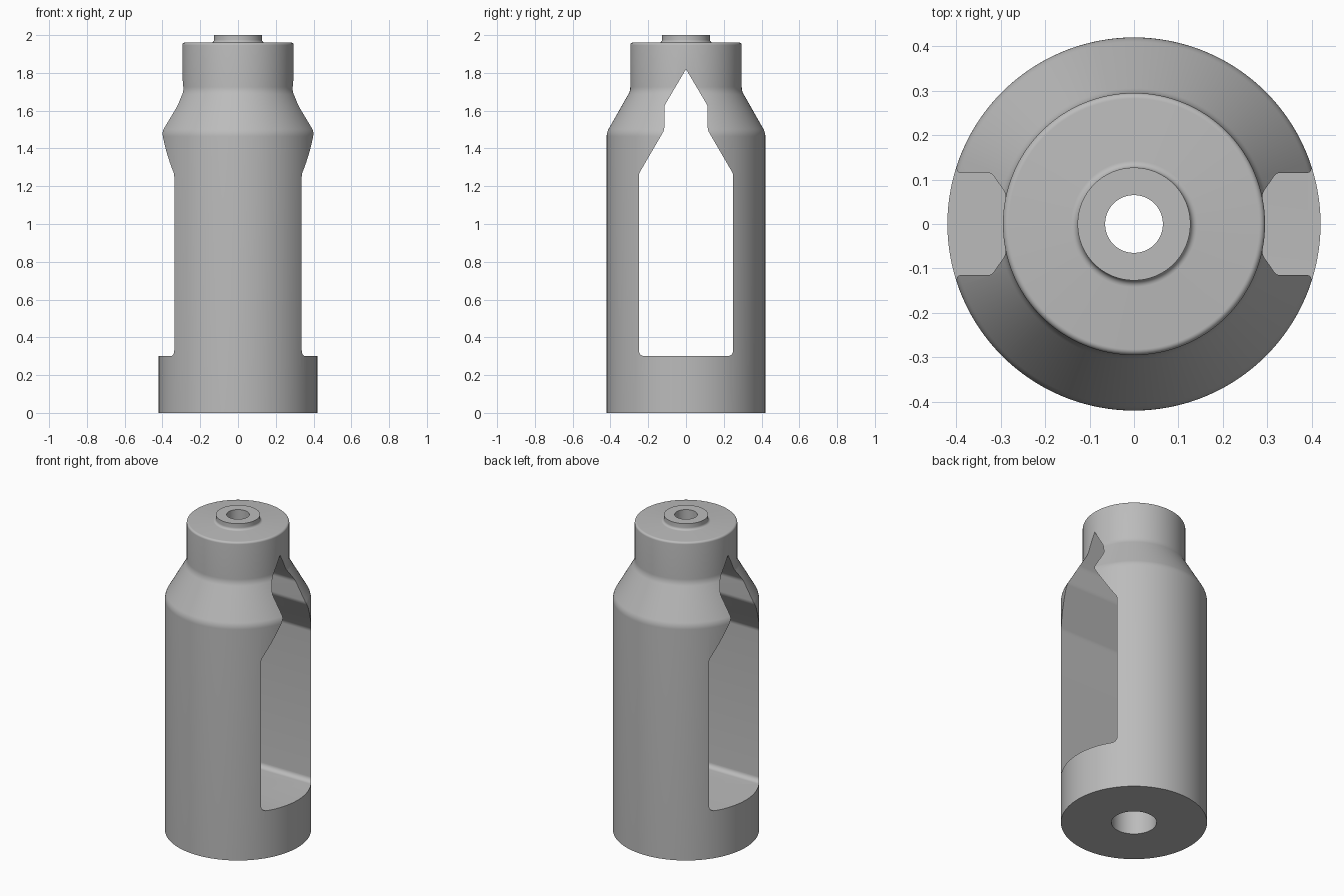
import bpy, bmesh, math
from mathutils import Vector, Matrix

if "Cube" in bpy.data.objects:
    bpy.data.objects.remove(bpy.data.objects["Cube"])

SEGMENTS = 128

grey = bpy.data.materials.new("satin grey")
grey.use_nodes = True
grey.diffuse_color = (0.5, 0.5, 0.5, 1)
grey.node_tree.nodes["Principled BSDF"].inputs["Base Color"].default_value = (0.5, 0.5, 0.5, 1)


def fillet(points, steps=6):
    """Round each (a, b, radius) corner of a closed outline."""
    out = []
    for i, (a, b, r) in enumerate(points):
        p = Vector((a, b))
        if r == 0:
            out.append(p)
            continue
        u = (Vector(points[i - 1][:2]) - p).normalized()
        v = (Vector(points[(i + 1) % len(points)][:2]) - p).normalized()
        half = u.angle(v) / 2
        centre = p + (u + v).normalized() * (r / math.sin(half))
        start = p + u * (r / math.tan(half)) - centre
        end = p + v * (r / math.tan(half)) - centre
        sweep = start.angle_signed(end)
        for k in range(steps + 1):
            out.append(centre + Matrix.Rotation(-sweep * k / steps, 2) @ start)
    return out


def make_object(name, bm):
    bmesh.ops.recalc_face_normals(bm, faces=bm.faces)
    mesh = bpy.data.meshes.new(name)
    bm.to_mesh(mesh)
    bm.free()
    mesh.materials.append(grey)
    obj = bpy.data.objects.new(name, mesh)
    bpy.context.collection.objects.link(obj)
    return obj


def lathe(name, outline):
    """Revolve a closed (radius, z) outline around the z axis."""
    bm = bmesh.new()
    verts = [bm.verts.new((r, 0, z)) for r, z in outline]
    edges = [bm.edges.new((verts[i - 1], verts[i])) for i in range(len(verts))]
    bmesh.ops.spin(bm, geom=verts + edges, cent=(0, 0, 0), axis=(0, 0, 1),
                   angle=math.tau, steps=SEGMENTS, use_merge=True)
    bmesh.ops.remove_doubles(bm, verts=bm.verts, dist=1e-5)
    return make_object(name, bm)


def prism(name, outline, half_length):
    """Extrude a closed (y, z) outline along x."""
    bm = bmesh.new()
    face = bm.faces.new([bm.verts.new((-half_length, y, z)) for y, z in outline])
    new = bmesh.ops.extrude_face_region(bm, geom=[face])["geom"]
    bmesh.ops.translate(bm, vec=(2 * half_length, 0, 0),
                        verts=[g for g in new if isinstance(g, bmesh.types.BMVert)])
    return make_object(name, bm)


# Turned body: wide barrel, sloped shoulder, neck, raised boss, stepped bore
body = lathe("housing_body", fillet([
    (0.13, 0, 0), (0.42, 0, 0), (0.42, 1.485, 0.08), (0.295, 1.705, 0.08),
    (0.295, 1.96, 0.013), (0.127, 1.96, 0.015), (0.127, 2.0, 0),
    (0.065, 2.0, 0), (0.065, 1.0, 0), (0.13, 1.0, 0)]))

# House-shaped window running straight through from side to side
right_half = [(0.25, 0.3, 0.03), (0.25, 1.265, 0.05),
              (0.115, 1.497, 0.05), (0.115, 1.625, 0.05)]
left_half = [(-y, z, r) for y, z, r in reversed(right_half)]
cutter = prism("window_cutter",
               fillet(right_half + [(0, 1.82, 0)] + left_half), 0.6)
cutter.hide_render = True

cut = body.modifiers.new("window", "BOOLEAN")
cut.operation = "DIFFERENCE"
cut.solver = "EXACT"
cut.object = cutter
bpy.context.view_layer.objects.active = body
body.select_set(True)
bpy.ops.object.modifier_apply(modifier=cut.name)
bpy.data.objects.remove(cutter)

# Smooth turned surfaces with crisp rims
for obj in bpy.context.selected_objects:
    obj.select_set(obj == body)
bpy.ops.object.shade_smooth_by_angle(angle=math.radians(30))
